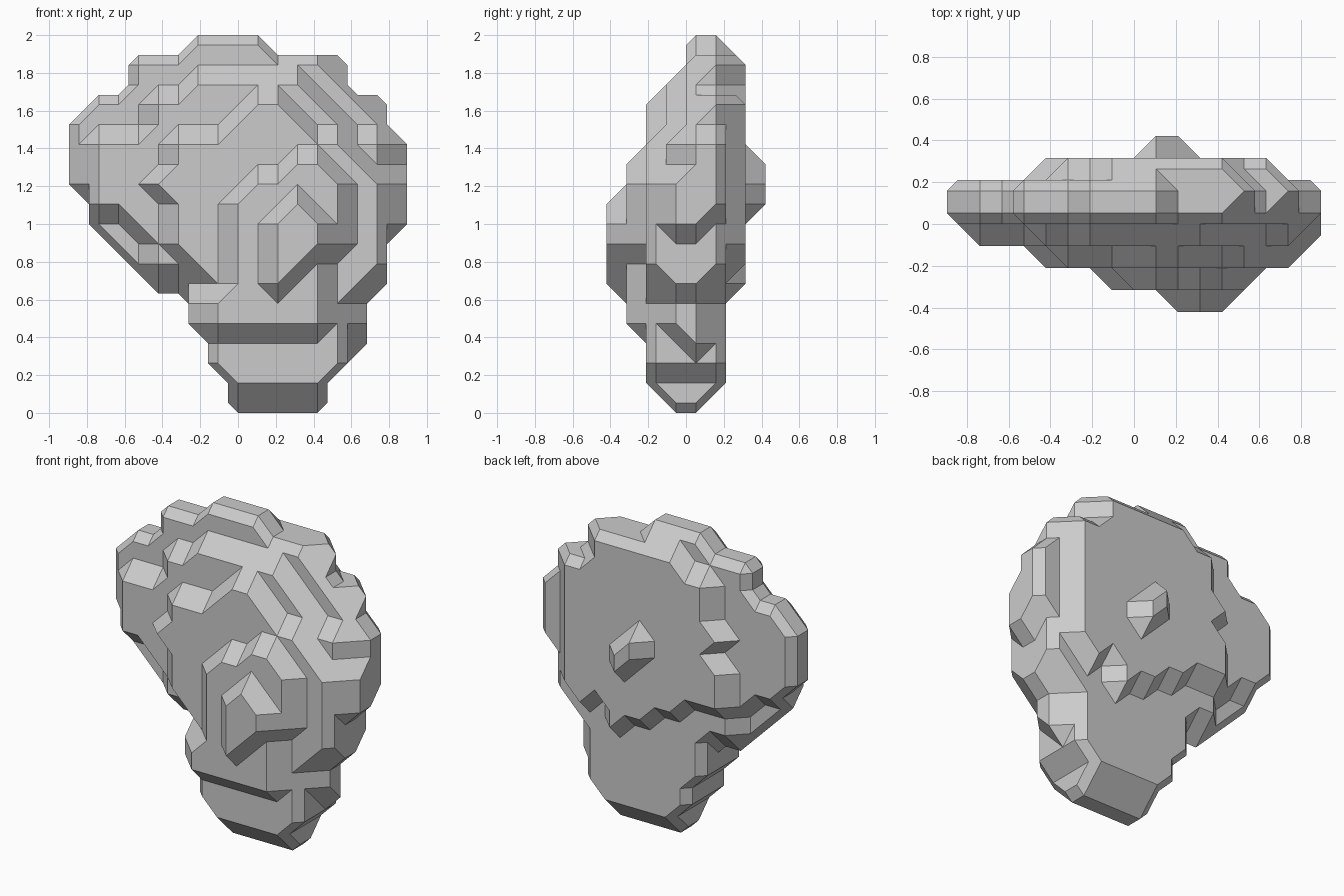
import bpy
import bmesh
from itertools import product
from mathutils import Vector

cube = bpy.data.objects.get("Cube")
if cube:
    bpy.data.objects.remove(cube, do_unlink=True)

STEP = 2 / 19
COLS, ROWS, DEPTH = range(-8, 9), range(19), 8
solid = set()


def on_outline(x, z, a, b):
    cross = (b[0] - a[0]) * (z - a[1]) - (b[1] - a[1]) * (x - a[0])
    dot = (x - a[0]) * (x - b[0]) + (z - a[1]) * (z - b[1])
    return cross == 0 and dot <= 0


def inside(x, z, outline):
    hit = False
    for a, b in zip(outline, outline[1:] + outline[:1]):
        if on_outline(x, z, a, b):
            return True
        if (a[1] > z) != (b[1] > z):
            if x < a[0] + (z - a[1]) * (b[0] - a[0]) / (b[1] - a[1]):
                hit = not hit
    return hit


def fill_layer(depth, *outline):
    """Fill one depth slice with grid points, counted from the front."""
    for x, z in product(COLS, ROWS):
        if inside(x, z, list(outline)):
            solid.add((x, depth, z))


# nose
fill_layer(0, (2, 6), (4, 8), (4, 9), (3, 10), (2, 9))
# raised face around the nose
fill_layer(1, (-1, 4), (4, 4), (4, 7), (5, 8), (5, 11), (4, 12), (3, 12),
           (2, 11), (1, 11), (0, 10), (0, 6), (-1, 5))
# broad front terrace and chin
fill_layer(2, (0, 1), (4, 1), (5, 2), (5, 5), (7, 7), (7, 11), (5, 13),
           (4, 13), (2, 15), (1, 15), (-1, 13), (-3, 13), (-3, 12),
           (-4, 11), (-3, 10), (-3, 8), (-2, 7), (-1, 6), (-2, 5), (-2, 4),
           (-1, 3), (-1, 2))
# outer front terrace
fill_layer(3, (0, 0), (4, 0), (4, 1), (5, 2), (5, 3), (6, 4), (6, 5), (7, 6),
           (7, 8), (8, 9), (8, 11), (7, 12), (7, 13), (6, 13), (3, 16),
           (-2, 16), (-3, 15), (-4, 15), (-4, 14), (-5, 13), (-7, 13),
           (-7, 10), (-6, 10), (-4, 8), (-4, 7), (-3, 7), (-2, 6), (-2, 4),
           (-1, 3), (-1, 2), (0, 1))
# widest rim: the two middle slices share the crown and the lower left neck
crown = [(2, 17), (1, 18), (-2, 18), (-3, 17), (-5, 17), (-5, 16),
         (-6, 15), (-7, 15), (-8, 14), (-8, 11), (-7, 10)]
neck = [(-2, 5), (-2, 4), (-1, 3), (-1, 2), (0, 1)]
fill_layer(4, (0, 0), (4, 0), (4, 1), (6, 3), (6, 5), (7, 6), (7, 8), (8, 9),
           (8, 13), (7, 14), (4, 17), *crown, (-7, 9), (-4, 6), (-3, 6), *neck)
fill_layer(5, (4, 1), (5, 2), (5, 5), (7, 7), (7, 9), (8, 10), (8, 13),
           (7, 14), (7, 15), (6, 15), (5, 16), (5, 17), *crown,
           (-6, 10), (-5, 9), (-4, 7), (-3, 7), (-2, 6), *neck)
# back plate
fill_layer(6, (3, 6), (4, 8), (5, 7), (6, 8), (6, 15), (5, 15), (4, 16),
           (4, 17), (-1, 17), (-3, 16), (-4, 13), (-3, 12), (-4, 11),
           (-4, 9), (-2, 9), (-1, 8), (1, 7))
# back knob
fill_layer(7, (1, 11), (2, 10), (2, 11), (1, 12))

# bevelled skin: hull the smaller side of each mixed cell, keep its inner facets
CORNERS = list(product((0, 1), repeat=3))
EDGES = [(a, b) for a in CORNERS for b in CORNERS
         if a < b and sum(abs(i - j) for i, j in zip(a, b)) == 1]


def cell_facets(base):
    full = {c for c in CORNERS if tuple(i + j for i, j in zip(base, c)) in solid}
    if len(full) in (0, 8):
        return
    side_set = full if len(full) <= 4 else set(CORNERS) - full
    points = [Vector(c) for c in side_set]
    points += [(Vector(a) + Vector(b)) / 2 for a, b in EDGES
               if (a in full) != (b in full)]
    hull = bmesh.new()
    for p in points:
        hull.verts.new(p)
    bmesh.ops.convex_hull(hull, input=hull.verts[:])
    for face in hull.faces:
        corners = [v.co.copy() for v in face.verts]
        on_wall = any(all(abs(p[k] - side) < 0.01 for p in corners)
                      for k in range(3) for side in (0, 1))
        if not on_wall:
            yield [Vector(base) + p for p in corners]
    hull.free()


bm = bmesh.new()
shared = {}
for base in product(range(-9, 9), range(-1, DEPTH), range(-1, 19)):
    for facet in cell_facets(base):
        ring = []
        for p in facet:
            key = tuple(round(c * 2) for c in p)
            if key not in shared:
                place = Vector((p.x, p.y + 0.5 - DEPTH / 2, p.z + 0.5))
                shared[key] = bm.verts.new(place * STEP)
            ring.append(shared[key])
        if not bm.faces.get(ring):
            bm.faces.new(ring)

# close pinholes and merge coplanar facets into clean flat faces
bmesh.ops.holes_fill(bm, edges=[e for e in bm.edges if e.is_boundary], sides=8)
bmesh.ops.recalc_face_normals(bm, faces=bm.faces[:])
bmesh.ops.dissolve_limit(bm, angle_limit=0.01, verts=bm.verts[:], edges=bm.edges[:])
mesh = bpy.data.meshes.new("faceted_body")
bm.to_mesh(mesh)
bm.free()
body = bpy.data.objects.new("faceted_body", mesh)
bpy.context.collection.objects.link(body)
